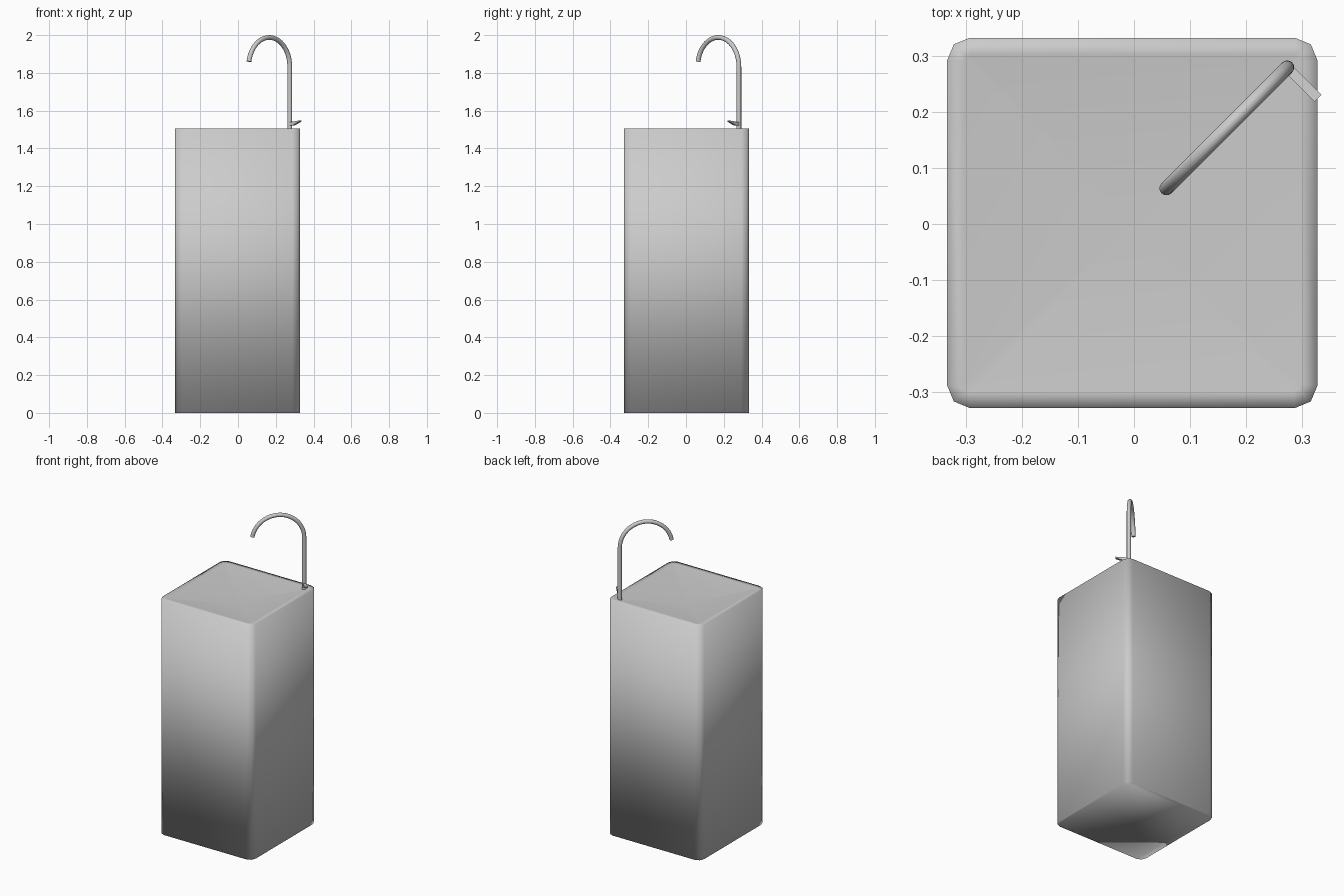
import bpy, bmesh, math
from mathutils import Vector, Matrix

if "Cube" in bpy.data.objects:
    bpy.data.objects.remove(bpy.data.objects["Cube"])

CX, CY, H = -0.003, 0.002, 1.505
HALF, DEPTH = 0.331, 0.07


def finish(name, bm, sharp=None):
    bmesh.ops.recalc_face_normals(bm, faces=bm.faces)
    me = bpy.data.meshes.new(name)
    bm.to_mesh(me)
    bm.free()
    ob = bpy.data.objects.new(name, me)
    bpy.context.collection.objects.link(ob)
    bpy.ops.object.select_all(action='DESELECT')
    bpy.context.view_layer.objects.active = ob
    ob.select_set(True)
    if sharp is None:
        bpy.ops.object.shade_smooth()
    else:
        bpy.ops.object.shade_smooth_by_angle(angle=math.radians(sharp))
    return ob


def rounded_square(half, r, segs=2):
    pts = []
    for q, (sx, sy) in enumerate([(1, 1), (-1, 1), (-1, -1), (1, -1)]):
        for i in range(segs + 1):
            a = math.pi / 2 * (q + i / segs)
            pts.append((CX + sx * (half - r) + r * math.cos(a),
                        CY + sy * (half - r) + r * math.sin(a)))
    return pts


# Square pedestal with softened corners, rim and shallow pyramid basin
bm = bmesh.new()
rings = [[bm.verts.new((x, y, z)) for x, y in rounded_square(h, r)]
         for h, r, z in [(HALF, 0.04, 0), (HALF, 0.04, H), (HALF - 0.03, 0.012, H)]]
n = len(rings[0])
for lo, hi in zip(rings, rings[1:]):
    for i in range(n):
        bm.faces.new((lo[i], lo[(i + 1) % n], hi[(i + 1) % n], hi[i]))
bm.faces.new(rings[0][::-1])
drain = bm.verts.new((CX, CY, H - DEPTH))
for i in range(n):
    bm.faces.new((rings[2][i], rings[2][(i + 1) % n], drain))
finish("basin_pedestal", bm)

# Gooseneck spout: vertical pipe, then an arc towards the middle
base = Vector((0.274, 0.28, 0))
inward = Vector((-1, -1, 0)).normalized()
side = Vector((1, -1, 0)).normalized()
R, r, zc = 0.154, 0.0125, 1.8335
stations = [(0, H - 0.012, 0)]
for i in range(25):
    a = math.radians(170) * i / 24
    stations.append((R - R * math.cos(a), zc + R * math.sin(a), a))
bm = bmesh.new()
rings = []
for d, z, a in stations:
    c = base + inward * d + Vector((0, 0, z))
    out = -inward * math.cos(a) + Vector((0, 0, math.sin(a)))
    rings.append([bm.verts.new(c + r * (out * math.cos(t) + side * math.sin(t)))
                  for t in (math.tau * k / 16 for k in range(16))])
for lo, hi in zip(rings, rings[1:]):
    for k in range(16):
        bm.faces.new((lo[k], lo[(k + 1) % 16], hi[(k + 1) % 16], hi[k]))
bm.faces.new(rings[0])
bm.faces.new(rings[-1])
finish("spout", bm, 40)

# Wedge-shaped tap lever beside the pipe
bm = bmesh.new()
profile = [(0, 1.522), (0.03, 1.522), (0.078, 1.542), (0.078, 1.548), (0, 1.538)]
loops = [[bm.verts.new(base + side * d + inward * w + Vector((0, 0, z)))
          for d, z in profile] for w in (-0.009, 0.009)]
m = len(profile)
for i in range(m):
    bm.faces.new((loops[0][i], loops[0][(i + 1) % m],
                  loops[1][(i + 1) % m], loops[1][i]))
bm.faces.new(loops[0])
bm.faces.new(loops[1][::-1])
finish("tap_lever", bm, 30)
